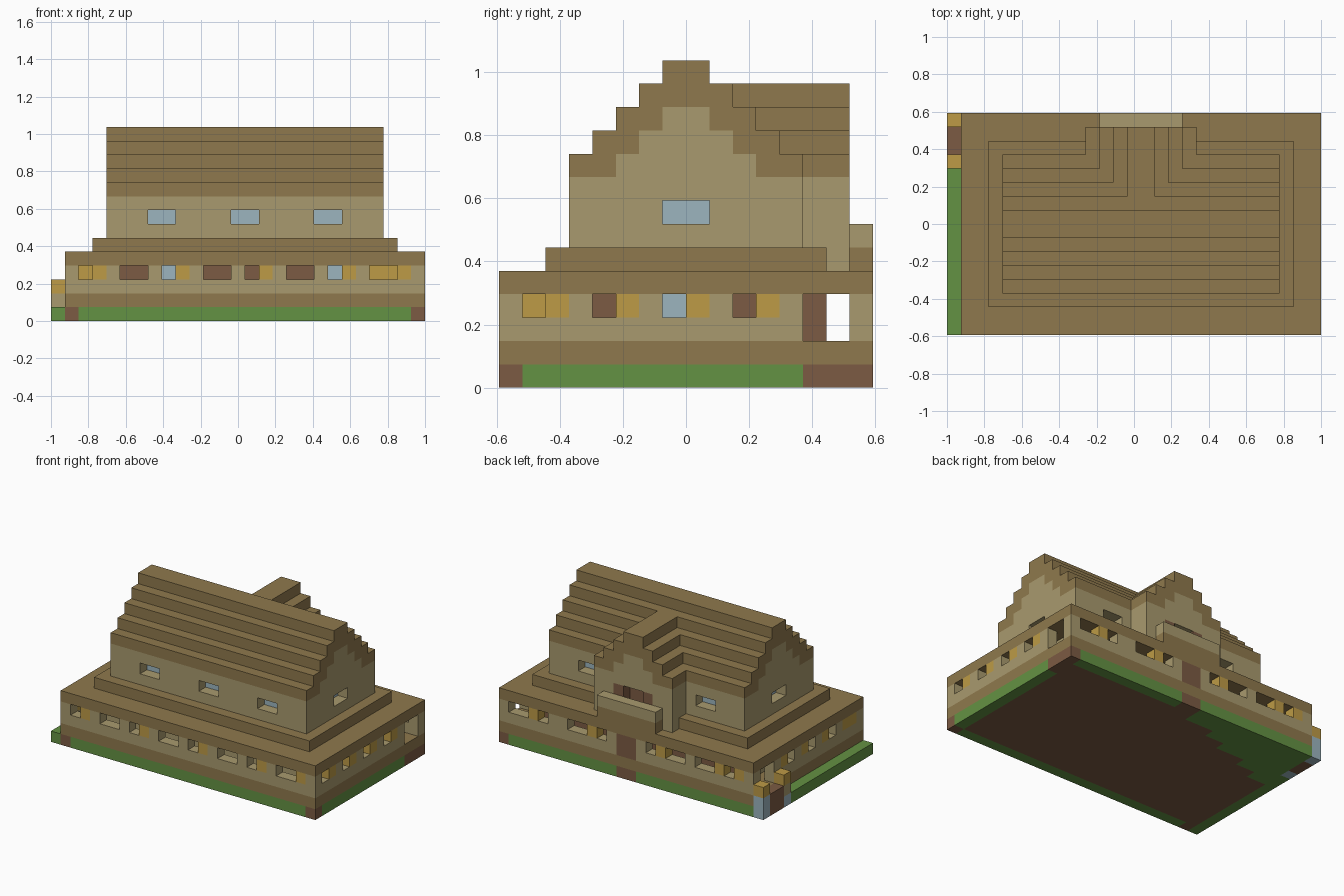
import bpy, bmesh
from mathutils import Vector

cube = bpy.data.objects.get("Cube")
if cube:
    bpy.data.objects.remove(cube, do_unlink=True)

U = 2 / 27                      # edge of one block
SIZE_X, SIZE_Y = 27, 16         # footprint in blocks

COLOURS = {
    "tan_wall": (169, 154, 110),
    "roof_brown": (143, 121, 77),
    "wood_brown": (124, 91, 67),
    "grass_green": (100, 146, 67),
    "gold_trim": (189, 155, 70),
    "pale_blue": (156, 181, 191),
}
TAN, ROOF, WOOD, GRASS, GOLD, BLUE = range(len(COLOURS))


def linear(v):
    v /= 255
    return v / 12.92 if v <= 0.04045 else ((v + 0.055) / 1.055) ** 2.4


materials = []
for name, rgb in COLOURS.items():
    mat = bpy.data.materials.new(name)
    mat.use_nodes = True
    colour = (*[linear(c) for c in rgb], 1)
    mat.diffuse_color = colour
    bsdf = mat.node_tree.nodes["Principled BSDF"]
    bsdf.inputs["Base Color"].default_value = colour
    bsdf.inputs["Roughness"].default_value = 0.9
    materials.append(mat)

blocks = {}                     # (i, j, k) -> (part name, material index)


def region(x, y, z):
    """Cells of a box; each argument is one index or an inclusive pair."""
    spans = [(r, r) if isinstance(r, int) else r for r in (x, y, z)]
    (a, b), (c, d), (e, f) = spans
    return [(i, j, k) for i in range(a, b + 1)
            for j in range(c, d + 1) for k in range(e, f + 1)]


def fill(part, mat, x, y, z):
    for cell in region(x, y, z):
        blocks[cell] = (part, mat)


def carve(x, y, z):
    for cell in region(x, y, z):
        blocks.pop(cell, None)


def paint(mat, x, y, z):
    for cell in region(x, y, z):
        if cell in blocks:
            blocks[cell] = (blocks[cell][0], mat)


# Ground slab: grass rim over an earth core that narrows toward one corner
fill("ground", GRASS, (0, 26), (0, 15), 0)
for i, j, k in region((1, 25), (1, 14), 0):
    if j < 10 + (i - 2) * 0.4:
        paint(WOOD, i, j, k)
for i in (1, 26):
    paint(WOOD, i, 0, 0)
paint(WOOD, 26, (13, 15), 0)
paint(WOOD, (13, 14), 15, 0)

# Ground floor: plinth, outer wall, inner core with a passage between
fill("plinth", ROOF, (1, 26), (0, 15), 1)
fill("outer_wall", TAN, (1, 26), (0, 15), (2, 3))
carve((2, 25), (1, 14), (2, 3))
fill("inner_room", TAN, (3, 24), (2, 13), (2, 3))
paint(WOOD, (3, 24), 13, (2, 3))

# Front windows: span, colour seen behind, and gold shutter beside some
FRONT = [(2, 2, GOLD), (5, 6, WOOD), (8, 8, BLUE), (11, 12, WOOD),
         (14, 14, WOOD), (17, 18, WOOD), (20, 20, BLUE), (23, 24, GOLD)]
for n, (a, b, seen) in enumerate(FRONT):
    carve((a, b), 0, 3)
    paint(seen, (a, b), 2, 3)
    if n in (0, 2, 4, 6, 7):
        paint(GOLD, b + 1, 0, 3)

# Side windows with shutters, and open doorways at both passage ends
for wall, room in ((1, 3), (26, 24)):
    for j, seen in ((1, GOLD), (4, WOOD), (7, BLUE), (10, WOOD)):
        carve(wall, j, 3)
        paint(seen, room, j, 3)
        paint(GOLD, wall, j + 1, 3)
    carve(wall, (13, 14), (2, 3))
paint(GOLD, 1, 1, 3)
blocks[(1, 1, 3)] = ("outer_wall", GOLD)

# Back windows and central timber post
for a, b in ((24, 25), (22, 22), (18, 19), (16, 16),
             (11, 11), (8, 9), (5, 6), (3, 3)):
    carve((a, b), 15, 3)
for i in (23, 17, 10, 4, 2):
    paint(GOLD, i, 15, 3)
paint(WOOD, (13, 14), 15, (2, 3))

# Entrance step and gate posts
fill("entrance_step", WOOD, 0, (13, 14), (0, 1))
for j, middle in ((12, TAN), (15, BLUE)):
    for k, mat in enumerate((BLUE, middle, GOLD)):
        fill("gate_post", mat, 0, j, k)

# Stepped lower roof
fill("lower_roof", ROOF, (1, 26), (0, 15), 4)
fill("lower_roof", ROOF, (3, 24), (2, 13), 5)

# Upper storey and its stepped gable roof
fill("upper_wall", TAN, (4, 23), (3, 12), (6, 8))
for step in range(5):
    k, a, b = 9 + step, 3 + step, 12 - step
    fill("main_roof", ROOF, (4, 23), (a, b), k)
    if b - a > 4:
        fill("gable_wall", TAN, (4, 23), (a + 2, b - 2), k)

# Dormer facing the back, with the same stepped roof
fill("dormer_wall", TAN, (10, 17), (8, 14), (6, 8))
fill("dormer_wall", TAN, (10, 17), 14, 5)
for step in range(4):
    k, a, b = 9 + step, 10 + step, 17 - step
    fill("dormer_roof", ROOF, (a, b), (8, 14), k)
    if b - a > 4:
        fill("dormer_wall", TAN, (a + 2, b - 2), (8, 14), k)

# Balcony and recessed balcony door
fill("balcony", ROOF, (11, 16), 15, 5)
fill("balcony", TAN, (11, 16), 15, 6)
for i in (12, 15):
    paint(WOOD, i, 14, (5, 7))
carve((13, 14), 14, (5, 7))
fill("balcony_door", WOOD, (13, 14), 13, (5, 7))

# Upper windows: one-block recesses backed by glass
for i in (7, 13, 19):
    for j, back in ((3, 4), (12, 11)):
        if i == 13 and j == 12:
            continue
        carve((i, i + 1), j, 7)
        fill("upper_window", BLUE, (i, i + 1), back, 7)
for i, back in ((4, 5), (23, 22)):
    carve(i, (7, 8), 7)
    fill("upper_window", BLUE, back, (7, 8), 7)


def build(part):
    """Mesh the exposed faces of one part and merge flat areas."""
    bm = bmesh.new()
    verts = {}
    for cell, (owner, mat) in blocks.items():
        if owner != part:
            continue
        for axis in range(3):
            for side in (0, 1):
                near = list(cell)
                near[axis] += 2 * side - 1
                if tuple(near) in blocks:
                    continue
                ring = []
                for p, q in ((0, 0), (1, 0), (1, 1), (0, 1)):
                    corner = list(cell)
                    corner[axis] += side
                    corner[(axis + 1) % 3] += p
                    corner[(axis + 2) % 3] += q
                    key = tuple(corner)
                    if key not in verts:
                        spot = Vector(key) - Vector((SIZE_X / 2, SIZE_Y / 2, 0))
                        verts[key] = bm.verts.new(spot * U)
                    ring.append(verts[key])
                face = bm.faces.new(ring if side else ring[::-1])
                face.material_index = mat
    bmesh.ops.dissolve_limit(bm, angle_limit=0.01, verts=bm.verts[:],
                             edges=bm.edges[:], delimit={'MATERIAL'})
    mesh = bpy.data.meshes.new(part)
    bm.to_mesh(mesh)
    bm.free()
    for mat in materials:
        mesh.materials.append(mat)
    bpy.context.collection.objects.link(bpy.data.objects.new(part, mesh))


for part in sorted({owner for owner, _ in blocks.values()}):
    build(part)
